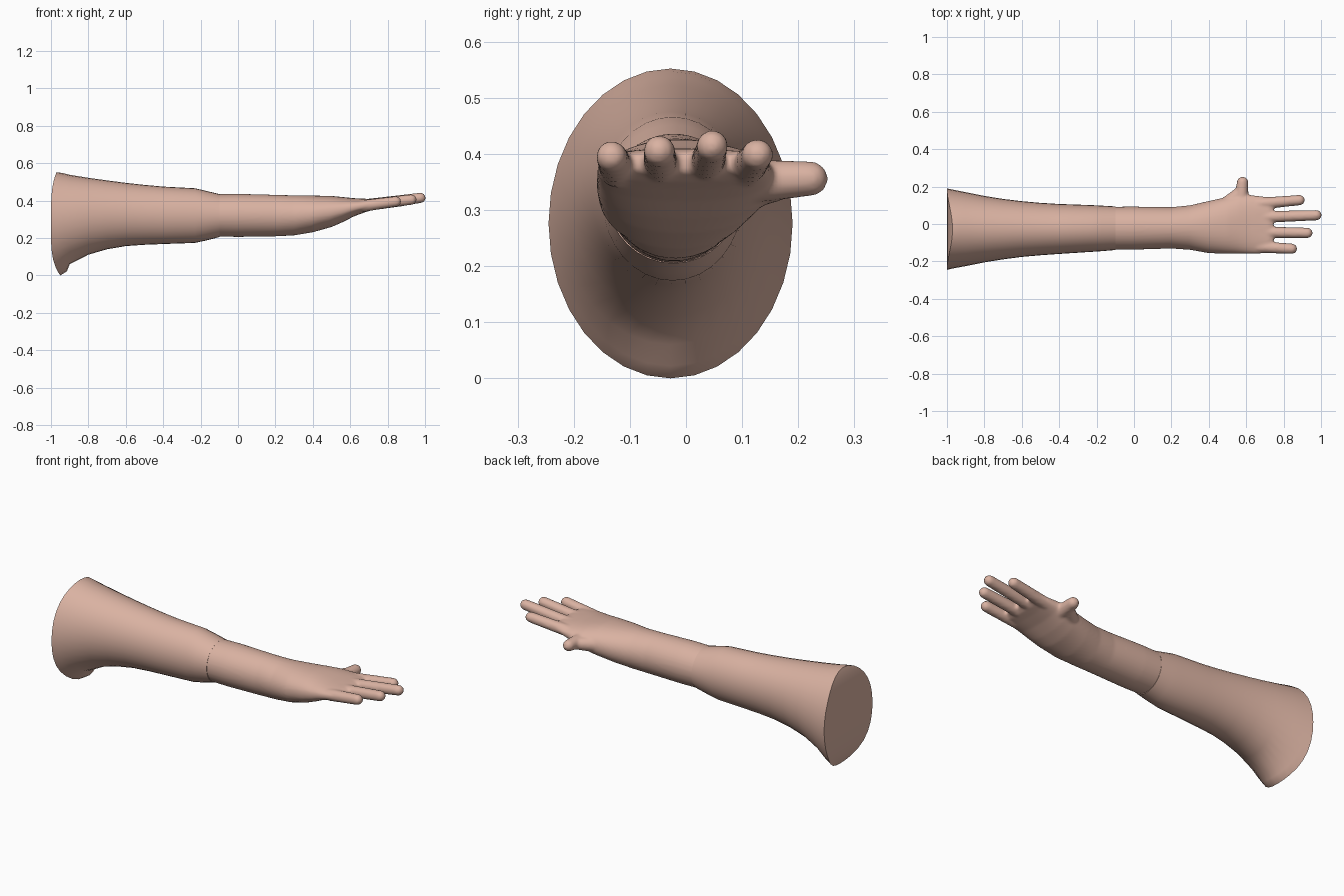
import bpy, bmesh, math
from mathutils import Vector

if "Cube" in bpy.data.objects:
    bpy.data.objects.remove(bpy.data.objects["Cube"])

skin = bpy.data.materials.new("warm_skin")
skin.diffuse_color = (0.70, 0.445, 0.36, 1)
skin.use_nodes = True
skin.node_tree.nodes["Principled BSDF"].inputs["Base Color"].default_value = skin.diffuse_color


def power(v, e):
    return math.copysign(abs(v) ** e, v)


def add_loft(bm, rings, cap_start=True):
    """Skin a list of closed point rings, with capped ends."""
    loops = [[bm.verts.new(p) for p in ring] for ring in rings]
    n = len(loops[0])
    for a, b in zip(loops, loops[1:]):
        for i in range(n):
            j = (i + 1) % n
            bm.faces.new((a[i], a[j], b[j], b[i]))
    if cap_start:
        bm.faces.new(loops[0][::-1])
    bm.faces.new(loops[-1])
    return loops


def section(x, y0, y1, z0, z1, n=32, square=2.0):
    """Rounded cross-section at x from its side and height limits."""
    pts = []
    for i in range(n):
        t = 2 * math.pi * i / n
        pts.append(Vector((x,
                           (y0 + y1) / 2 + (y1 - y0) / 2 * power(math.cos(t), 2 / square),
                           (z0 + z1) / 2 + (z1 - z0) / 2 * power(math.sin(t), 2 / square))))
    return pts


def add_capsule(bm, start, end, r0, r1, n=20):
    """Round-ended tapering finger from start to the tip at end."""
    a, b = Vector(start), Vector(end)
    d = (b - a).normalized()
    u = d.cross(Vector((0, 0, 1))).normalized()
    v = u.cross(d)
    b = b - d * r1
    stations = [(a, r0), (a.lerp(b, 0.5), (r0 + r1) / 2)]
    for k in range(6):
        t = k * math.pi / 2 / 5.3
        stations.append((b + d * r1 * math.sin(t), r1 * math.cos(t)))
    rings = [[c + u * r * math.cos(2 * math.pi * i / n) + v * r * math.sin(2 * math.pi * i / n)
              for i in range(n)] for c, r in stations]
    add_loft(bm, rings)


def finish(bm, name):
    bmesh.ops.recalc_face_normals(bm, faces=bm.faces[:])
    for f in bm.faces:
        f.smooth = True
    me = bpy.data.meshes.new(name)
    bm.to_mesh(me)
    bm.free()
    me.materials.append(skin)
    ob = bpy.data.objects.new(name, me)
    bpy.context.collection.objects.link(ob)
    return ob


# Flared upper arm: x, side limits, height limits
flare = [
    (-0.95, -0.237, 0.183, 0.022, 0.547),
    (-0.90, -0.225, 0.170, 0.060, 0.538),
    (-0.80, -0.205, 0.150, 0.111, 0.522),
    (-0.70, -0.189, 0.134, 0.140, 0.508),
    (-0.60, -0.176, 0.122, 0.157, 0.495),
    (-0.50, -0.167, 0.113, 0.164, 0.484),
    (-0.40, -0.160, 0.107, 0.168, 0.475),
    (-0.23, -0.149, 0.101, 0.174, 0.466),
    (-0.17, -0.145, 0.098, 0.187, 0.452),
    (-0.10, -0.139, 0.094, 0.205, 0.435),
]
bm = bmesh.new()
rings = [section(*s) for s in flare]
# Saddle-shaped rim, reaching furthest at the sides
rim = section(-1, -0.245, 0.19, 0, 0.552)
for p in rim:
    s = (p.z - 0.276) / 0.276
    p.x = -1 + (0.03 if s > 0 else 0.05) * s ** 4
for p, q in zip(rings[0], rim):
    p.x = q.x + 0.035
loops = add_loft(bm, [rim] + rings, cap_start=False)
end = loops[0]
# End cap in strips across the rim
for i in range(-8, 8):
    quad = [end[i % 32], end[(i + 1) % 32], end[(15 - i) % 32], end[(16 - i) % 32]]
    bm.faces.new(list(dict.fromkeys(quad)))
finish(bm, "upper_arm").data.set_sharp_from_angle(angle=math.radians(50))

# Forearm and palm: x, side limits, height limits, squareness
arm = [
    (-0.16, -0.137, 0.092, 0.209, 0.434, 2.0),
    (0.00, -0.137, 0.093, 0.206, 0.436, 2.0),
    (0.20, -0.131, 0.090, 0.209, 0.431, 2.0),
    (0.30, -0.138, 0.100, 0.214, 0.428, 2.0),
    (0.40, -0.156, 0.123, 0.231, 0.427, 2.1),
    (0.50, -0.159, 0.145, 0.259, 0.425, 2.2),
    (0.56, -0.159, 0.158, 0.285, 0.419, 2.3),
    (0.62, -0.159, 0.155, 0.316, 0.413, 2.4),
    (0.68, -0.158, 0.148, 0.338, 0.410, 2.5),
    (0.72, -0.154, 0.145, 0.350, 0.409, 2.5),
    (0.745, -0.135, 0.128, 0.366, 0.402, 2.5),
]
bm = bmesh.new()
add_loft(bm, [section(*s[:5], 48, s[5]) for s in arm])

# Four fingers: base, tip
for base, tip in [
    ((0.66, -0.122, 0.370), (0.872, -0.134, 0.399)),
    ((0.66, -0.044, 0.372), (0.955, -0.048, 0.409)),
    ((0.66, 0.036, 0.374), (1.003, 0.048, 0.418)),
    ((0.66, 0.108, 0.372), (0.913, 0.130, 0.402)),
]:
    add_capsule(bm, base, tip, 0.032, 0.028)

# Thumb and its webbing
add_capsule(bm, (0.57, 0.08, 0.350), (0.583, 0.253, 0.357), 0.042, 0.031)
add_capsule(bm, (0.45, 0.06, 0.335), (0.585, 0.185, 0.352), 0.050, 0.033)

hand = finish(bm, "forearm_and_hand")
fuse = hand.modifiers.new("fuse", 'REMESH')
fuse.mode = 'VOXEL'
fuse.voxel_size = 0.007
fuse.use_smooth_shade = True
soft = hand.modifiers.new("soften", 'SMOOTH')
soft.factor = 0.5
soft.iterations = 6
